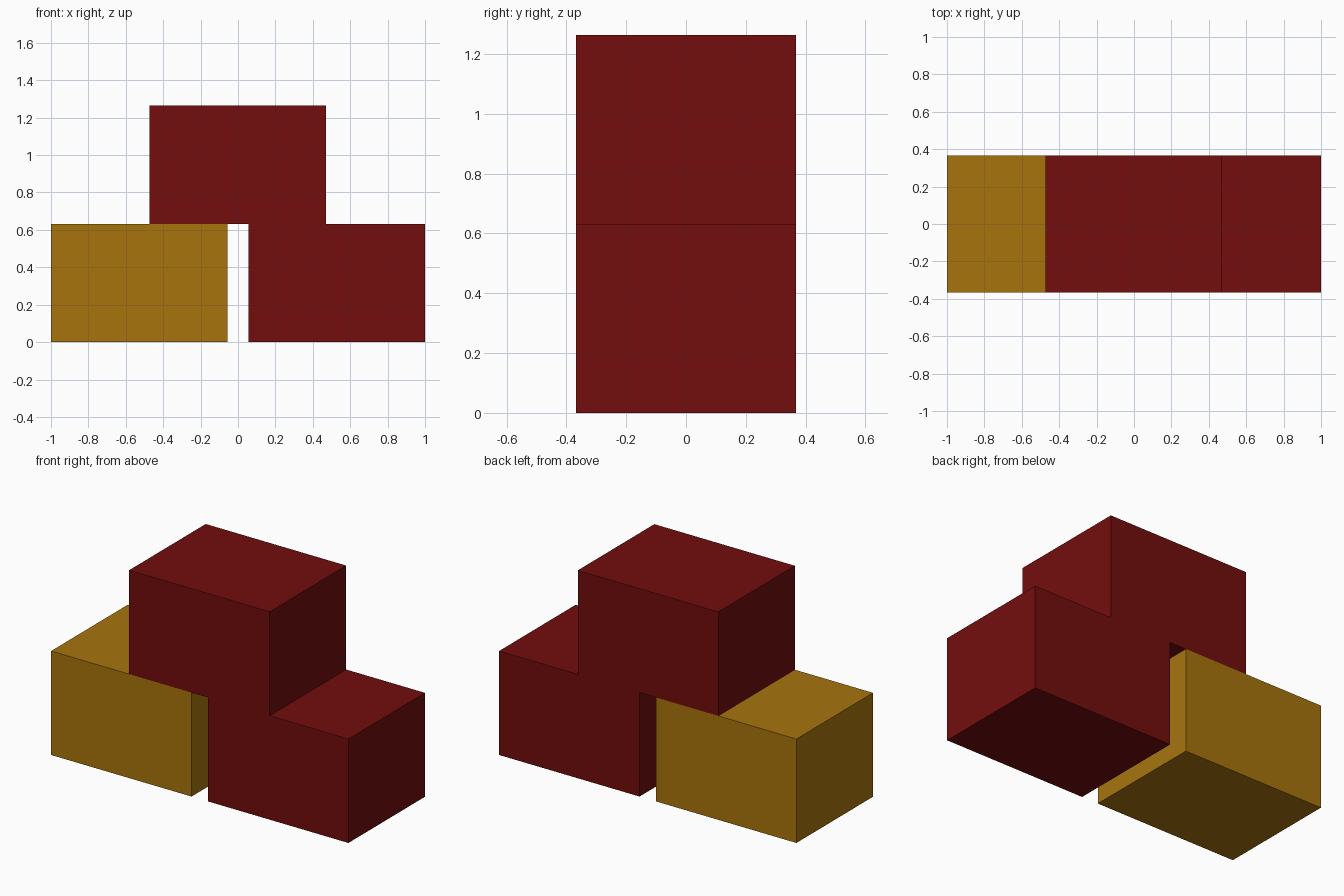
import bpy
import bmesh
from mathutils import Vector

default_cube = bpy.data.objects.get("Cube")
if default_cube:
    bpy.data.objects.remove(default_cube, do_unlink=True)

# Shared crate size
WIDTH, DEPTH, HEIGHT = 0.945, 0.735, 0.632


def make_material(name, colour):
    mat = bpy.data.materials.new(name)
    mat.use_nodes = True
    mat.diffuse_color = colour
    mat.node_tree.nodes["Principled BSDF"].inputs["Base Color"].default_value = colour
    return mat


def make_crate(name, x, z, mat):
    """A plain box whose base centre sits at (x, 0, z)."""
    bm = bmesh.new()
    bmesh.ops.create_cube(bm, size=1)
    bmesh.ops.scale(bm, vec=Vector((WIDTH, DEPTH, HEIGHT)), verts=bm.verts)
    bmesh.ops.translate(bm, vec=Vector((0, 0, HEIGHT / 2)), verts=bm.verts)
    mesh = bpy.data.meshes.new(name)
    bm.to_mesh(mesh)
    bm.free()
    mesh.materials.append(mat)
    obj = bpy.data.objects.new(name, mesh)
    obj.location = (x, 0, z)
    bpy.context.collection.objects.link(obj)
    return obj


red = make_material("dark red", (0.171, 0.004, 0.004, 1))
gold = make_material("ochre yellow", (0.392, 0.175, 0.004, 1))

# Two crates side by side with a gap, one resting across them
side = 1 - WIDTH / 2
make_crate("right_crate", -side, 0, gold)
make_crate("left_crate", side, 0, red)
make_crate("top_crate", -0.002, HEIGHT, red)
